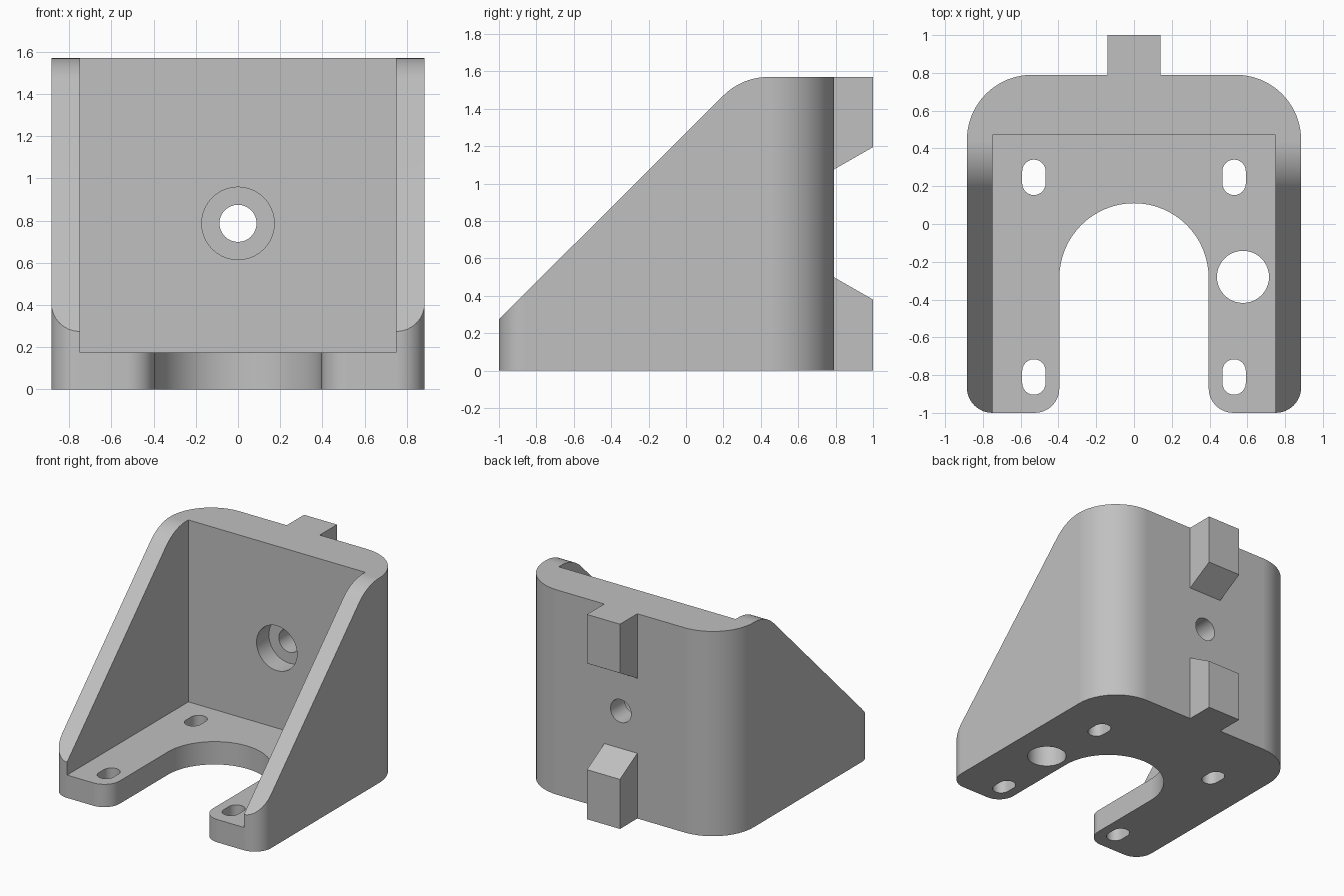
import bpy
import bmesh
from math import sin, cos, pi, radians
from mathutils import Matrix, Vector

cube = bpy.data.objects.get("Cube")
if cube:
    bpy.data.objects.remove(cube, do_unlink=True)

W, H, BACK, FLOOR = 0.885, 1.57, 0.79, 0.175
INNER, POCKET = 0.75, 0.47

grey = bpy.data.materials.new("plain grey")
grey.use_nodes = True
colour = (0.53, 0.53, 0.53, 1)
grey.diffuse_color = colour
grey.node_tree.nodes["Principled BSDF"].inputs["Base Color"].default_value = colour


def arc(cx, cy, r, a0, a1, n):
    """Points along a circular arc, angles in degrees."""
    return [(cx + r * cos(radians(a0 + (a1 - a0) * i / n)),
             cy + r * sin(radians(a0 + (a1 - a0) * i / n))) for i in range(n + 1)]


# Plane placement: profile (u, v) plus depth w -> world
XY = Matrix.Identity(4)
YZ = Matrix(((0, 0, 1, 0), (1, 0, 0, 0), (0, 1, 0, 0), (0, 0, 0, 1)))
XZ = Matrix(((1, 0, 0, 0), (0, 0, 1, 0), (0, 1, 0, 0), (0, 0, 0, 1)))


def prism(name, points, low, high, plane=XY):
    """Extrude a closed profile between two depths."""
    bm = bmesh.new()
    face = bm.faces.new([bm.verts.new((u, v, low)) for u, v in points])
    out = bmesh.ops.extrude_face_region(bm, geom=[face])
    top = [g for g in out["geom"] if isinstance(g, bmesh.types.BMVert)]
    bmesh.ops.translate(bm, verts=top, vec=Vector((0, 0, high - low)))
    bmesh.ops.transform(bm, matrix=plane, verts=bm.verts)
    bmesh.ops.recalc_face_normals(bm, faces=bm.faces)
    mesh = bpy.data.meshes.new(name)
    bm.to_mesh(mesh)
    bm.free()
    mesh.materials.append(grey)
    obj = bpy.data.objects.new(name, mesh)
    bpy.context.collection.objects.link(obj)
    return obj


def combine(target, tool, operation):
    """Apply a boolean and discard the tool."""
    mod = target.modifiers.new("combine", "BOOLEAN")
    mod.operation, mod.object, mod.solver = operation, tool, "EXACT"
    bpy.context.view_layer.objects.active = target
    bpy.ops.object.modifier_apply(modifier=mod.name)
    bpy.data.objects.remove(tool, do_unlink=True)


def cut(target, *args):
    combine(target, prism("cutter", *args), "DIFFERENCE")


# Outer block with a rounded U-shaped footprint
R, F, G, S = 0.345, 0.135, 0.13, 0.395
half = (arc(S + G, -1 + G, G, 180, 270, 8)
        + arc(W - F, -1 + F, F, -90, 0, 8)
        + arc(W - R, BACK - R, R, 0, 90, 12))
slot = arc(0, 0.11 - S, S, 180, 0, 32)
footprint = slot + half + [(-x, y) for x, y in reversed(half)]
bracket = prism("bracket", footprint, 0, H)

# Sloping side walls with a rounded crest
crest = arc(0.44, H - 0.34, 0.34, 135, 90, 10)
cut(bracket, [(-1.2, 0.075)] + crest + [(0.44, H + 0.3), (-1.2, H + 0.3)], -1.2, 1.2, YZ)

# Open pocket between the walls
cut(bracket, [(-INNER, -1.2), (INNER, -1.2), (INNER, POCKET), (-INNER, POCKET)], FLOOR, H + 0.4)

# Mounting slots, cable hole
for x in (-0.53, 0.53):
    for y in (-0.81, 0.247):
        cut(bracket, arc(x, y + 0.032, 0.062, 0, 180, 12)
            + arc(x, y - 0.032, 0.062, 180, 360, 12), -0.1, FLOOR + 0.1)
cut(bracket, arc(0.577, -0.28, 0.138, 0, 360, 40)[:-1], -0.1, FLOOR + 0.1)

# Counterbored bolt hole in the back wall
cut(bracket, arc(0, 0.787, 0.172, 0, 360, 40)[:-1], POCKET - 0.1, POCKET + 0.15, XZ)
cut(bracket, arc(0, 0.787, 0.088, 0, 360, 32)[:-1], POCKET, 1.1, XZ)

# Locating keys on the back
for z, tip, root in ((0, 0.38, 0.5), (H, 1.195, 1.075)):
    key = prism("key", [(BACK - 0.1, z), (1, z), (1, tip), (BACK, root),
                        (BACK - 0.1, root)], -0.14, 0.14, YZ)
    combine(bracket, key, "UNION")

# Smooth rounded surfaces, crisp edges
bpy.ops.object.select_all(action="DESELECT")
bracket.select_set(True)
bpy.context.view_layer.objects.active = bracket
bpy.ops.object.shade_smooth_by_angle(angle=radians(25))
weighted = bracket.modifiers.new("even shading", "WEIGHTED_NORMAL")
weighted.keep_sharp = True
